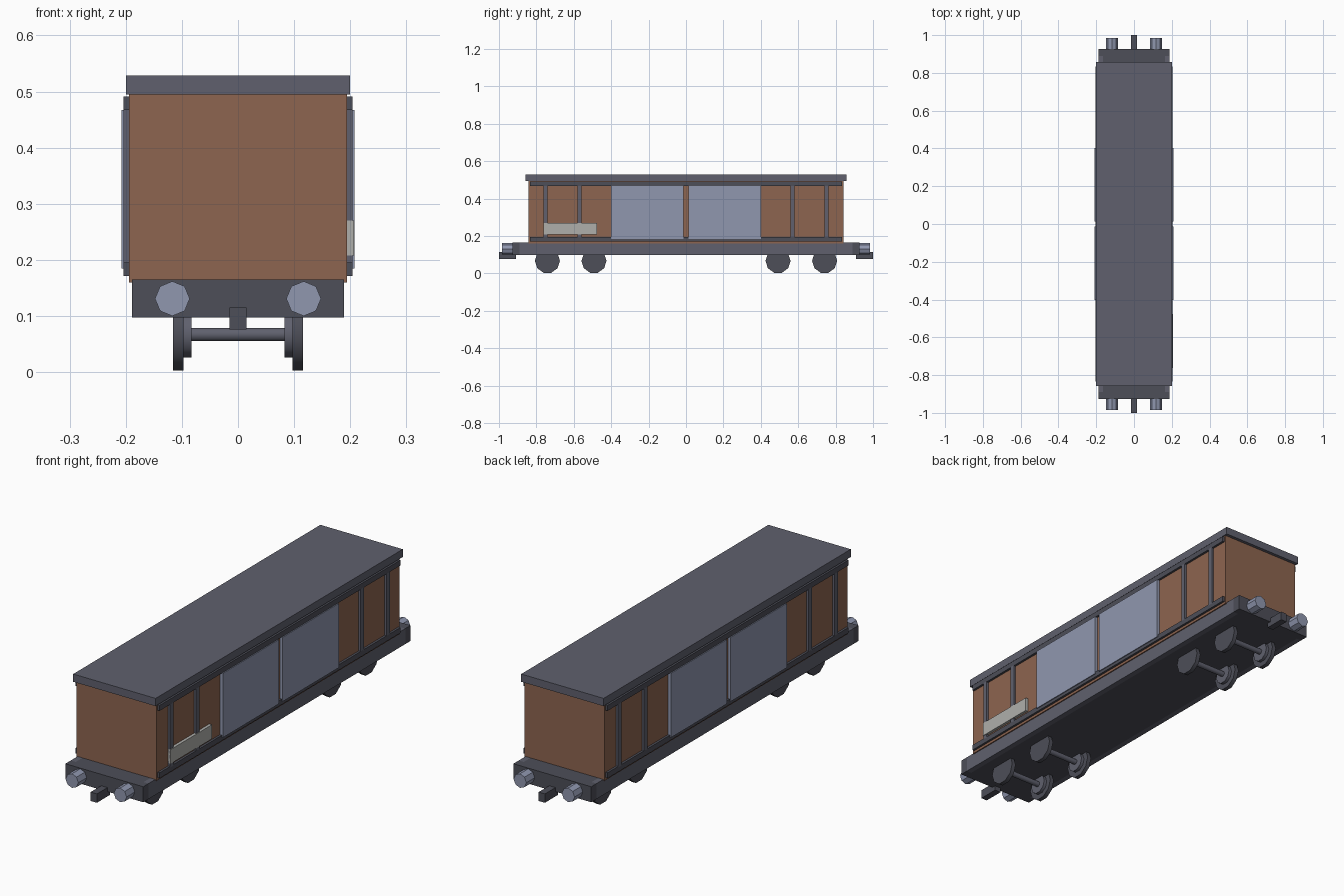
import bpy, math
from mathutils import Matrix

if "Cube" in bpy.data.objects:
    bpy.data.objects.remove(bpy.data.objects["Cube"])


def material(name, rgb):
    m = bpy.data.materials.new(name)
    m.diffuse_color = (*rgb, 1)
    m.use_nodes = True
    m.node_tree.nodes["Principled BSDF"].inputs["Base Color"].default_value = m.diffuse_color
    return m


RUST = material("rust_brown", (0.27, 0.13, 0.08))
STEEL = material("steel_grey", (0.115, 0.118, 0.155))
DARK = material("dark_grey", (0.075, 0.077, 0.098))
PALE = material("pale_blue_grey", (0.28, 0.31, 0.43))
PLATE = material("off_white", (0.43, 0.43, 0.41))


def box(name, x, y, z, mat):
    """Box from (min, max) ranges on each axis."""
    bpy.ops.mesh.primitive_cube_add(size=1)
    ob = bpy.context.object
    ob.name = name
    size = [r[1] - r[0] for r in (x, y, z)]
    mid = [(r[0] + r[1]) / 2 for r in (x, y, z)]
    ob.data.transform(Matrix.Translation(mid) @ Matrix.Diagonal((*size, 1)))
    ob.data.materials.append(mat)
    return ob


def cylinder(name, loc, r, length, axis, sides, mat):
    """Low-poly cylinder along the x or y axis."""
    rot = (0, math.pi / 2, 0) if axis == "x" else (math.pi / 2, 0, 0)
    bpy.ops.mesh.primitive_cylinder_add(vertices=sides, radius=r, depth=length,
                                        location=loc, rotation=rot)
    ob = bpy.context.object
    ob.name = name
    ob.data.materials.append(mat)
    return ob


def span(s, a, b):
    return tuple(sorted((s * a, s * b)))


# Body, roof and underframe
box("body", (-0.194, 0.194), (-0.843, 0.843), (0.16, 0.5), RUST)
box("roof", (-0.2, 0.2), (-0.857, 0.857), (0.495, 0.529), STEEL)
box("floor", (-0.165, 0.165), (-0.9, 0.9), (0.097, 0.165), DARK)

for s, side in ((-1, "left"), (1, "right")):
    # Side frame rails
    box(f"solebar_{side}", span(s, 0.165, 0.189), (-0.89, 0.89), (0.097, 0.165), STEEL)
    box(f"top_rail_{side}", span(s, 0.19, 0.204), (-0.835, 0.835), (0.467, 0.491), DARK)
    box(f"bottom_rail_{side}", span(s, 0.19, 0.204), (-0.835, 0.835), (0.171, 0.195), DARK)
    for e, end in ((-1, "front"), (1, "back")):
        # Sliding doors and upright posts
        box(f"door_{side}_{end}", span(s, 0.19, 0.208), span(e, 0.013, 0.402), (0.185, 0.467), PALE)
        for i, y in enumerate((0.57, 0.751)):
            box(f"post_{side}_{end}_{i}", span(s, 0.19, 0.204),
                span(e, y - 0.011, y + 0.011), (0.19, 0.47), STEEL)
        # Buffers
        cylinder(f"buffer_{side}_{end}", (s * 0.117, e * 0.952, 0.131),
                 0.031, 0.064, "y", 8, PALE)

# Label plate, right side only
box("label_plate", (0.19, 0.207), (-0.762, -0.476), (0.208, 0.27), PLATE)

# Headstocks and couplers
for e, end in ((-1, "front"), (1, "back")):
    box(f"headstock_{end}", (-0.189, 0.189), span(e, 0.89, 0.927), (0.097, 0.165), DARK)
    box(f"coupler_{end}", (-0.015, 0.015), span(e, 0.909, 1.0), (0.076, 0.115), DARK)

# Wheelsets
for i, y in enumerate((-0.741, -0.492, 0.492, 0.741)):
    parts = [cylinder(f"axle_{i}", (0, y, 0.067), 0.0125, 0.17, "x", 10, STEEL)]
    for s, side in ((-1, "left"), (1, "right")):
        parts.append(cylinder(f"wheel_{side}_{i}", (s * 0.1065, y, 0.067),
                              0.067, 0.019, "x", 10, DARK))
        parts.append(cylinder(f"wheel_hub_{side}_{i}", (s * 0.09, y, 0.067),
                              0.043, 0.014, "x", 10, STEEL))
    for ob in parts:
        bpy.ops.object.select_all(action="DESELECT")
        ob.select_set(True)
        bpy.context.view_layer.objects.active = ob
        bpy.ops.object.shade_smooth_by_angle(angle=math.radians(40))
